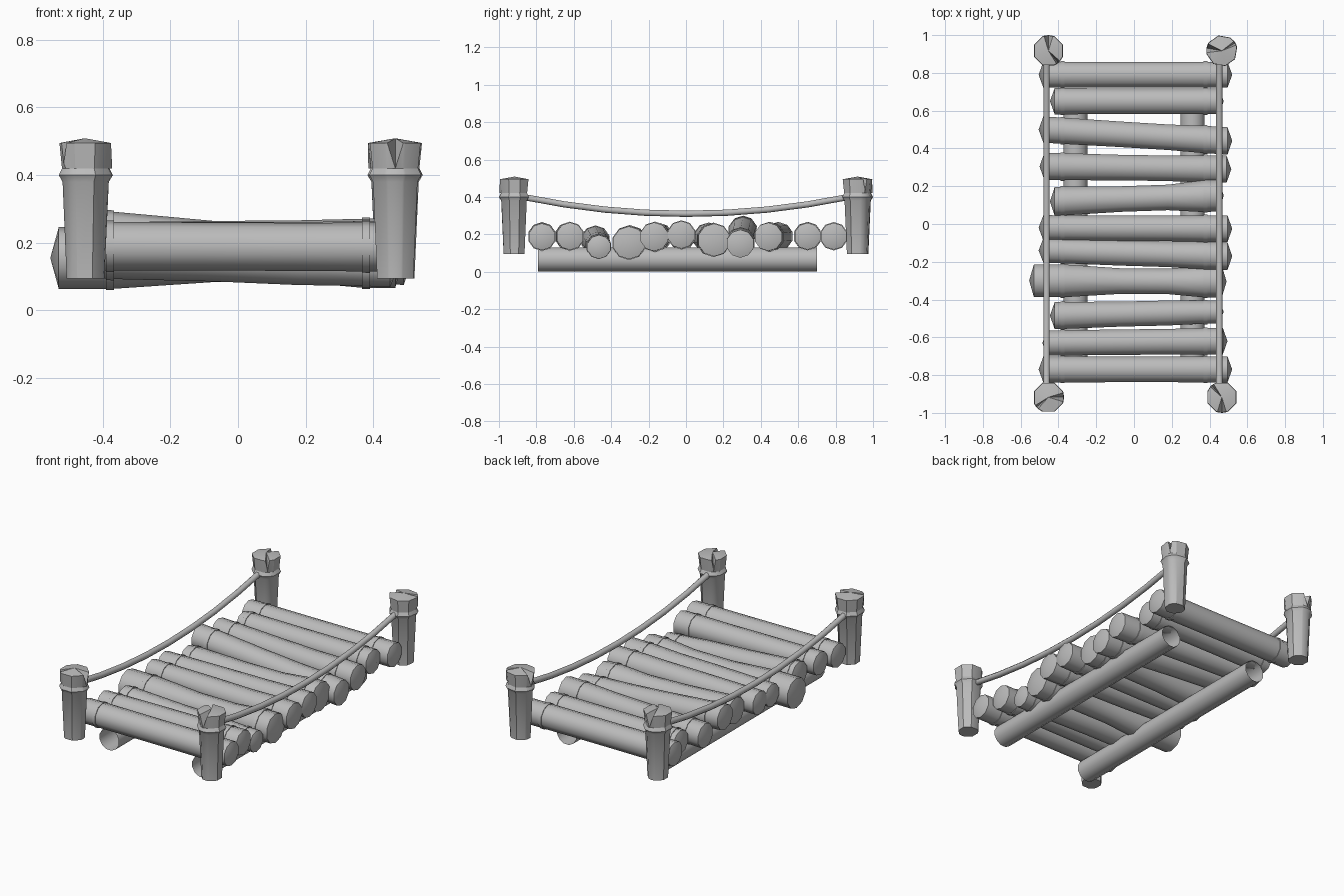
import bpy
import bmesh
from math import cos, sin, pi, radians
from mathutils import Vector

cube = bpy.data.objects.get("Cube")
if cube:
    bpy.data.objects.remove(cube, do_unlink=True)

GREY = (0.5, 0.5, 0.5, 1.0)
wood = bpy.data.materials.new("plain grey")
wood.use_nodes = True
wood.diffuse_color = GREY
wood.node_tree.nodes["Principled BSDF"].inputs["Base Color"].default_value = GREY


def circle(center, u, v, radius, sides):
    """Points of one cross-section in the plane of u and v."""
    step = 2 * pi / sides
    return [center + radius * (u * cos(step * (i + 0.5)) + v * sin(step * (i + 0.5)))
            for i in range(sides)]


def loft(name, rings, tips=(None, None), angle=35):
    """Skin a row of rings; each tip closes an end with a low cone."""
    bm = bmesh.new()
    rows = [[bm.verts.new(p) for p in ring] for ring in rings]
    count = len(rows[0])
    for a, b in zip(rows, rows[1:]):
        for i in range(count):
            j = (i + 1) % count
            bm.faces.new((a[i], a[j], b[j], b[i]))
    for row, tip, flip in ((rows[0], tips[0], True), (rows[-1], tips[1], False)):
        if tip is None:
            continue
        apex = bm.verts.new(tip)
        for i in range(count):
            face = bm.faces.new((row[i], row[(i + 1) % count], apex))
            if flip:
                face.normal_flip()
    mesh = bpy.data.meshes.new(name)
    bm.to_mesh(mesh)
    bm.free()
    mesh.materials.append(wood)
    obj = bpy.data.objects.new(name, mesh)
    bpy.context.collection.objects.link(obj)
    bpy.ops.object.select_all(action="DESELECT")
    obj.select_set(True)
    bpy.context.view_layer.objects.active = obj
    bpy.ops.object.shade_smooth_by_angle(angle=radians(angle))
    return obj


X, Y, Z = Vector((1, 0, 0)), Vector((0, 1, 0)), Vector((0, 0, 1))

# Deck logs, back to front: left and right end x, y, z and radius
LOGS = [
    (-.48, .495, .79, .79, .19, .19, .072, .072),
    (-.42, .45, .65, .65, .19, .19, .073, .072),
    (-.48, .495, .50, .44, .19, .187, .073, .076),
    (-.475, .49, .305, .29, .225, .15, .075, .075),
    (-.42, .45, .12, .15, .18, .17, .08, .088),
    (-.48, .495, -.02, -.025, .19, .198, .07, .074),
    (-.48, .495, -.14, -.17, .19, .187, .068, .077),
    (-.53, .465, -.30, -.305, .155, .155, .091, .088),
    (-.42, .45, -.485, -.465, .17, .133, .075, .064),
    (-.46, .47, -.63, -.62, .19, .19, .07, .074),
    (-.48, .495, -.77, -.77, .19, .187, .072, .072),
]
TIP = 0.025       # bulge of the cut ends
COLLAR = 0.004    # raised band near each end
for n, (xl, xr, yl, yr, zl, zr, rl, rr) in enumerate(LOGS):
    def axis(x):
        t = (x - xl) / (xr - xl)
        return Vector((x, yl + (yr - yl) * t, zl + (zr - zl) * t))
    mid = min(0.071, (rl + rr) / 2)
    stations = [(xl, rl), (-.39, rl), (-.39, rl + COLLAR), (-.367, rl + COLLAR), (-.367, rl),
                (-.07, mid), (.18, mid),
                (.367, rr), (.367, rr + COLLAR), (.39, rr + COLLAR), (.39, rr), (xr, rr)]
    rings = [circle(axis(x), Y, Z, r, 10) for x, r in stations]
    loft(f"deck_log_{n + 1}", rings, (axis(xl) - X * TIP, axis(xr) + X * TIP), 40)

# Open-ended support beams under the deck
for name, x in (("right_beam", -.31), ("left_beam", .31)):
    rings = [circle(Vector((x, y, .066)), Z, X, .066, 12) for y in (-.79, .70)]
    loft(name, rings)

# Posts: tapered, banded, with two splits in the top
PROFILE = [(.095, .058), (.38, .071), (.4, .083), (.42, .073), (.495, .081)]
SMALL = -140
SPLITS = {0: .075, SMALL: .06}
ANGLES = sorted([22.5 + 45 * k for k in range(-4, 4)]
                + [0, -17, 17, SMALL, SMALL - 8, SMALL + 8])


def post(name, x, y, turn):
    rings = []
    for z, r in PROFILE:
        ring = []
        for a in ANGLES:
            drop = SPLITS.get(a, 0) if z == PROFILE[-1][0] else 0
            t = radians(a + turn)
            ring.append(Vector((x + r * cos(t), y + r * sin(t), z - drop)))
        rings.append(ring)
    base = Vector((x, y, PROFILE[0][0]))
    loft(name, rings, (base, Vector((x, y, .509))), 30)


post("front_right_post", -.453, -.917, 0)
post("back_right_post", -.453, .917, 90)
post("back_left_post", .465, .917, 170)
post("front_left_post", .465, -.917, 270)

# Sagging hand ropes
SPAN = 0.87
for name, x in (("right_rope", -.463), ("left_rope", .452)):
    rings = []
    for i in range(-4, 5):
        t = i / 4
        rings.append(circle(Vector((x, SPAN * t, .31 + .09 * t * t)), Z, X, .018, 8))
    loft(name, rings, angle=50)
